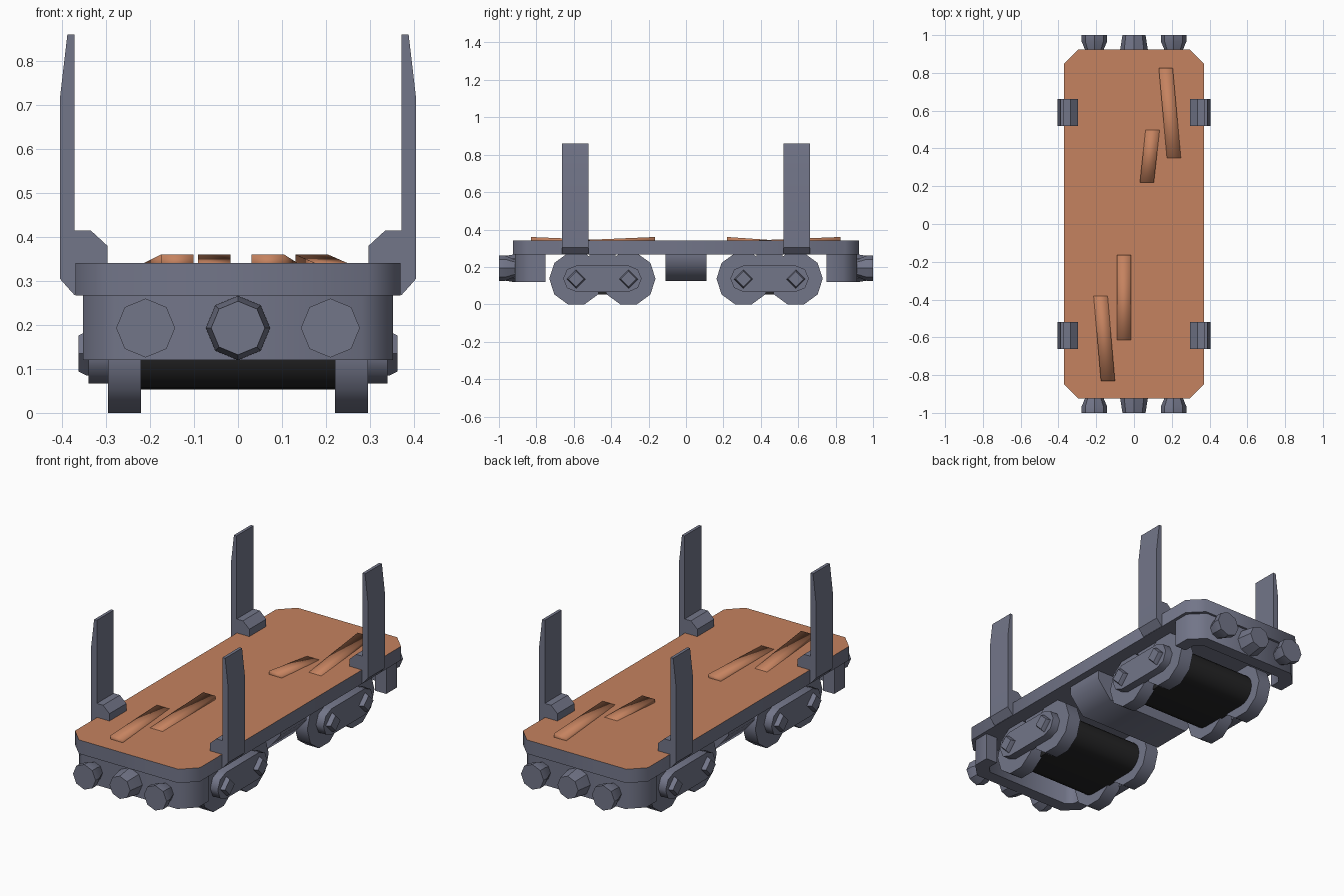
import bpy, bmesh
from math import pi, cos, sin, radians
from mathutils import Vector

cube = bpy.data.objects.get("Cube")
if cube:
    bpy.data.objects.remove(cube, do_unlink=True)


def material(name, rgb):
    m = bpy.data.materials.new(name)
    m.use_nodes = True
    m.diffuse_color = (*rgb, 1)
    bsdf = next(n for n in m.node_tree.nodes if n.type == 'BSDF_PRINCIPLED')
    bsdf.inputs["Base Color"].default_value = (*rgb, 1)
    return m


STEEL = material("blue_grey_steel", (0.17, 0.18, 0.25))
WOOD = material("orange_wood", (0.56, 0.225, 0.115))
DARK = material("dark_roller", (0.018, 0.018, 0.019))

# Place a profile point (a, b) at depth d along an axis
PLACE = {'X': lambda a, b, d: (d, a, b),
         'Y': lambda a, b, d: (a, d, b),
         'Z': lambda a, b, d: (a, b, d)}


def loft(name, axis, sections, mat, angle=50):
    """Solid through matching profiles, given as (depth, points) pairs."""
    bm = bmesh.new()
    rings = [[bm.verts.new(PLACE[axis](a, b, d)) for a, b in pts] for d, pts in sections]
    n = len(rings[0])
    for lo, hi in zip(rings, rings[1:]):
        for i in range(n):
            j = (i + 1) % n
            bm.faces.new((lo[i], lo[j], hi[j], hi[i]))
    bm.faces.new(rings[0])
    bm.faces.new(rings[-1])
    bmesh.ops.recalc_face_normals(bm, faces=bm.faces)
    mesh = bpy.data.meshes.new(name)
    bm.to_mesh(mesh)
    bm.free()
    ob = bpy.data.objects.new(name, mesh)
    bpy.context.collection.objects.link(ob)
    mesh.materials.append(mat)
    bpy.ops.object.select_all(action='DESELECT')
    ob.select_set(True)
    bpy.context.view_layer.objects.active = ob
    bpy.ops.object.shade_smooth_by_angle(angle=radians(angle))
    return ob


def prism(name, axis, pts, d0, d1, mat, angle=50):
    return loft(name, axis, [(d0, pts), (d1, pts)], mat, angle)


def ngon(n, r, a=0, b=0, turn=0.0):
    return [(a + r * cos(turn + 2 * pi * i / n), b + r * sin(turn + 2 * pi * i / n))
            for i in range(n)]


def rect(a0, a1, b0, b1):
    return [(a0, b0), (a1, b0), (a1, b1), (a0, b1)]


def capsule(y, reach, z, r, steps):
    """Two arcs joined by straight runs, in the yz plane."""
    pts = []
    for centre, start in ((y + reach, -pi / 2), (y - reach, pi / 2)):
        for i in range(steps + 1):
            t = start + pi * i / steps
            pts.append((centre + r * cos(t), z + r * sin(t)))
    return pts


# Deck with cut corners and a wooden top
W, L, C = 0.37, 0.925, 0.075
outline = [(W, -L + C), (W, L - C), (W - C, L), (C - W, L),
           (-W, L - C), (-W, C - L), (C - W, -L), (W - C, -L)]
deck = prism("deck", 'Z', outline, 0.267, 0.341, STEEL)
deck.data.materials.append(WOOD)
for f in deck.data.polygons:
    if f.normal.z > 0.9:
        f.material_index = 1

# Raised splinters: (x, y of the raised end, sideways drift, length)
for i, (x, y, drift, run) in enumerate([(0.168, 0.825, 0.05, -0.55), (0.068, 0.22, 0.035, 0.32),
                                        (-0.054, -0.165, 0.0, -0.52), (-0.138, -0.83, -0.045, 0.52)]):
    w = 0.037
    loft(f"deck_splinter_{i + 1}", 'Y',
         [(y, rect(x - w, x + w, 0.325, 0.36)),
          (y + run, rect(x + drift - w, x + drift + w, 0.315, 0.338))], WOOD, 180)

# Both ends: beam, side buffers and coupling cone
for s, end in ((-1, "front"), (1, "back")):
    outer = [(0.353, 0.75), (0.353, 0.84), (0.28, 0.913)]
    inner = [(0.25, 0.845), (0.285, 0.81), (0.285, 0.75)]
    half = outer + [(-x, y) for x, y in reversed(outer)]
    half += [(-x, y) for x, y in reversed(inner)] + inner
    prism(f"{end}_beam", 'Z', [(x, s * y) for x, y in half], 0.12, 0.268, STEEL)
    for x in (-0.21, 0.21):
        loft(f"{end}_buffer", 'Y',
             [(s * d, ngon(8, r, x, 0.193)) for d, r in ((0.9, 0.045), (0.925, 0.05), (0.965, 0.067), (1.0, 0.067))],
             STEEL, 40)
    loft(f"{end}_coupling", 'Y',
         [(s * 0.9, ngon(8, 0.073, 0, 0.193)), (s * 0.925, ngon(8, 0.073, 0, 0.193)),
          (s * 1.0, ngon(8, 0.061, 0, 0.193))], STEEL, 40)

    # Bogie: dark roller body between the wheels
    mid = s * 0.447
    prism(f"{end}_roller", 'X', capsule(mid, 0.14, 0.137, 0.084, 10), -0.23, 0.23, DARK)

    for side, label in ((-1, "right"), (1, "left")):
        tag = f"{end}_{label}"
        # Wheels and hub bolts
        for k in (-1, 1):
            y = mid + k * 0.14
            prism(f"{tag}_wheel", 'X', ngon(10, 0.144, y, 0.137), side * 0.22, side * 0.296, STEEL)
            loft(f"{tag}_hub_bolt", 'X', [(side * 0.33, ngon(4, 0.05, y, 0.135)),
                                          (side * 0.345, ngon(4, 0.05, y, 0.135)),
                                          (side * 0.363, ngon(4, 0.041, y, 0.135))], STEEL, 20)
        # Side frame joining the hubs, and its hanger
        prism(f"{tag}_side_frame", 'X', capsule(mid, 0.14, 0.137, 0.07, 4),
              side * 0.29, side * 0.34, STEEL)
        prism(f"{tag}_hanger", 'X', rect(mid - 0.07, mid + 0.07, 0.13, 0.27),
              side * 0.225, side * 0.29, STEEL)
        # Upright stake with its foot on the deck
        stake = [(0.372, 0.268), (0.405, 0.305), (0.405, 0.715), (0.388, 0.86), (0.372, 0.86),
                 (0.372, 0.415), (0.335, 0.415), (0.297, 0.38), (0.297, 0.3)]
        prism(f"{tag}_stake", 'Y', [(side * x, z) for x, z in stake], s * 0.52, s * 0.663, STEEL, 30)

# Tapered box hung under the middle
prism("underfloor_box", 'Y', [(-0.33, 0.268), (-0.33, 0.22), (-0.25, 0.125),
                              (0.25, 0.125), (0.33, 0.22), (0.33, 0.268)], -0.11, 0.11, STEEL)
